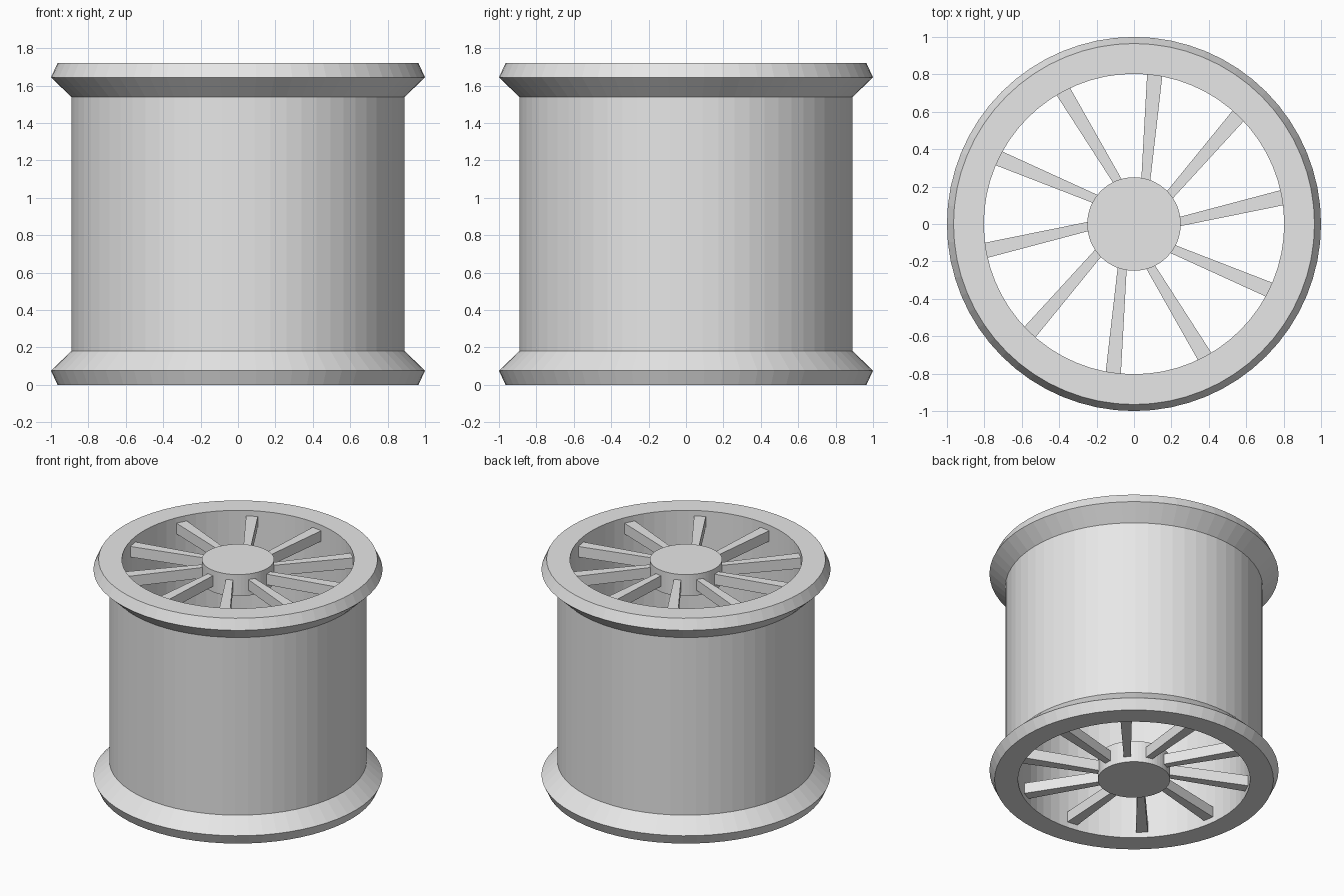
import bpy, bmesh, math

if "Cube" in bpy.data.objects:
    bpy.data.objects.remove(bpy.data.objects["Cube"])

SIDES = 64
HEIGHT = 1.72
SPOKES = 10

grey = bpy.data.materials.new("light_grey")
grey.diffuse_color = (0.8, 0.8, 0.8, 1)
grey.use_nodes = True
grey.node_tree.nodes["Principled BSDF"].inputs["Base Color"].default_value = grey.diffuse_color


def finish(name, bm):
    bmesh.ops.recalc_face_normals(bm, faces=bm.faces)
    mesh = bpy.data.meshes.new(name)
    bm.to_mesh(mesh)
    bm.free()
    mesh.materials.append(grey)
    obj = bpy.data.objects.new(name, mesh)
    bpy.context.collection.objects.link(obj)
    return obj


def lathe(name, profile):
    """Revolve a closed (radius, z) outline around the z axis."""
    bm = bmesh.new()
    rings = []
    for i in range(SIDES):
        a = 2 * math.pi * i / SIDES
        rings.append([bm.verts.new((r * math.cos(a), r * math.sin(a), z)) for r, z in profile])
    n = len(profile)
    for i in range(SIDES):
        p, q = rings[i], rings[(i + 1) % SIDES]
        for j in range(n):
            k = (j + 1) % n
            bm.faces.new((p[j], q[j], q[k], p[k]))
    return finish(name, bm)


def hub(name, z0, z1):
    bm = bmesh.new()
    bmesh.ops.create_cone(bm, cap_ends=True, segments=SIDES, radius1=0.25, radius2=0.25, depth=z1 - z0)
    bmesh.ops.translate(bm, vec=(0, 0, (z0 + z1) / 2), verts=bm.verts)
    return finish(name, bm)


def spoke(name, turn, z0, z1):
    """Tapered bar, slightly off the radial direction."""
    a0, a1 = turn + math.radians(2.6), turn + math.radians(10.1)
    x0, y0 = 0.235 * math.cos(a0), 0.235 * math.sin(a0)
    x1, y1 = 0.81 * math.cos(a1), 0.81 * math.sin(a1)
    length = math.hypot(x1 - x0, y1 - y0)
    nx, ny = -(y1 - y0) / length, (x1 - x0) / length
    w0, w1 = 0.024, 0.041
    outline = [(x0 - nx * w0, y0 - ny * w0), (x1 - nx * w1, y1 - ny * w1),
               (x1 + nx * w1, y1 + ny * w1), (x0 + nx * w0, y0 + ny * w0)]
    bm = bmesh.new()
    face = bm.faces.new([bm.verts.new((x, y, z0)) for x, y in outline])
    up = bmesh.ops.extrude_face_region(bm, geom=[face])["geom"]
    bmesh.ops.translate(bm, vec=(0, 0, z1 - z0), verts=[v for v in up if isinstance(v, bmesh.types.BMVert)])
    return finish(name, bm)


# Hollow barrel with a bevelled flange at each end
lower = [(0.803, 0), (0.965, 0), (1.0, 0.076), (0.89, 0.182)]
upper = [(r, HEIGHT - z) for r, z in reversed(lower)]
lathe("barrel", lower + upper)

# Hub and spokes at both ends
for end, flip in (("bottom", False), ("top", True)):
    def span(a, b):
        return (HEIGHT - b, HEIGHT - a) if flip else (a, b)
    hub(end + "_hub", *span(0, 0.165))
    for i in range(SPOKES):
        spoke(f"{end}_spoke_{i + 1}", 2 * math.pi * i / SPOKES, *span(0.042, 0.123))
